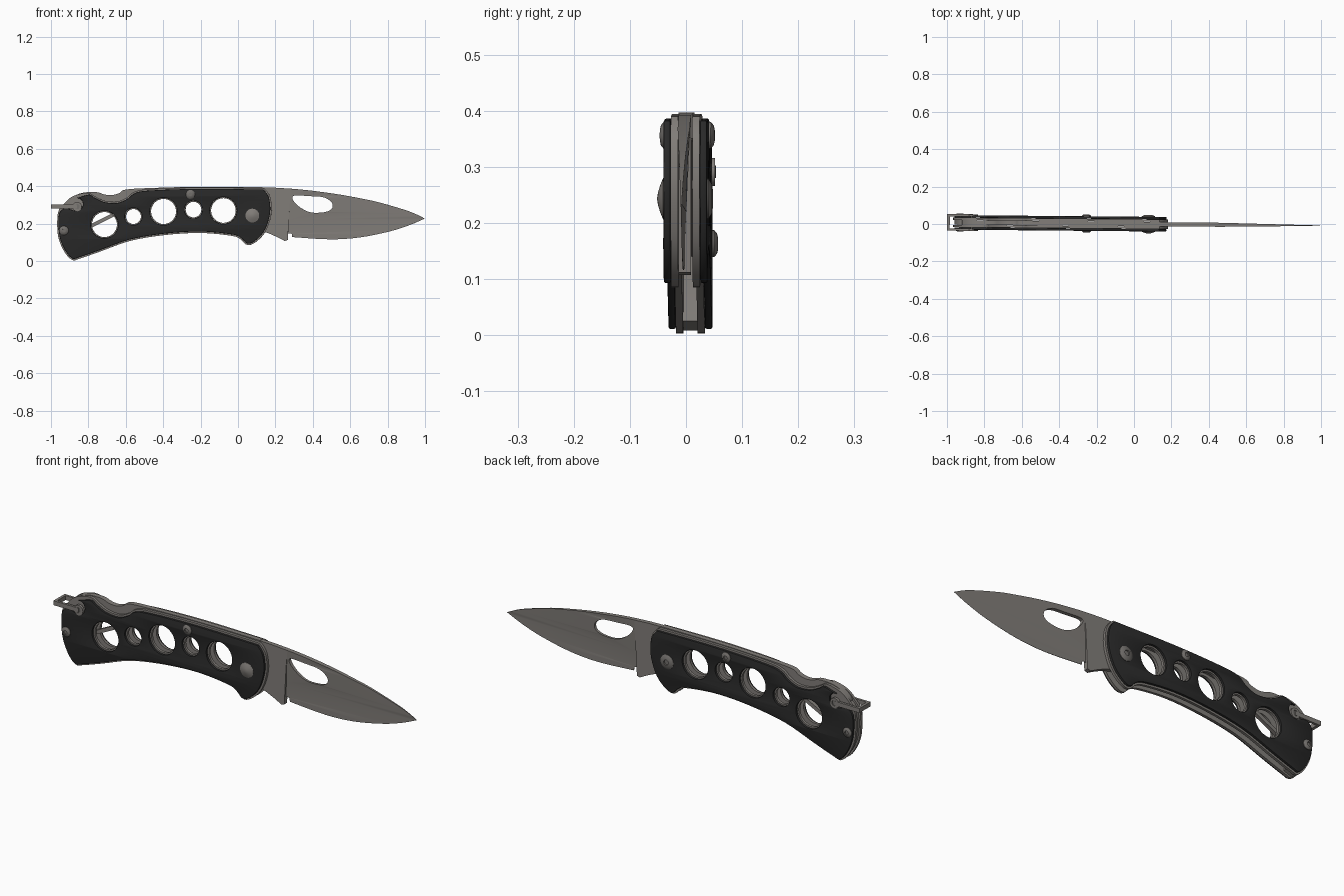
import bpy, bmesh, math
from mathutils import Matrix, Vector

cube = bpy.data.objects.get("Cube")
if cube:
    bpy.data.objects.remove(cube)

TILT = Matrix.Rotation(-0.009, 4, 'Z')      # whole knife is turned very slightly
STAND = Matrix.Rotation(math.pi / 2, 4, 'X')


def material(name, rgb, rough):
    m = bpy.data.materials.new(name)
    m.use_nodes = True
    m.diffuse_color = (*rgb, 1)
    node = m.node_tree.nodes["Principled BSDF"]
    node.inputs["Base Color"].default_value = (*rgb, 1)
    node.inputs["Roughness"].default_value = rough
    return m


steel = material("warm steel", (0.22, 0.205, 0.19), 0.5)
dark_steel = material("screw steel", (0.17, 0.16, 0.15), 0.5)
black = material("black grip", (0.022, 0.022, 0.022), 0.6)


# Outline helpers; outlines are in hundredths of a unit, repeated points are corners
def smooth(points, steps=4):
    out, n = [], len(points)
    for i in range(n):
        a, b, c, d = (Vector(points[(i + k) % n]) for k in (-1, 0, 1, 2))
        if (c - b).length < 0.01:
            continue
        for s in range(steps):
            t = s / steps
            out.append(0.5 * (2 * b + (c - a) * t + (2 * a - 5 * b + 4 * c - d) * t ** 2
                              + (3 * b - a - 3 * c + d) * t ** 3) / 100)
    return out


def straight(points):
    return [Vector(p) / 100 for p in points]


def offset(loop, dist):
    # clockwise loops grow outward for positive distances
    out = []
    for i, p in enumerate(loop):
        d = (loop[(i + 1) % len(loop)] - loop[i - 1]).normalized()
        out.append(p + Vector((-d.y, d.x)) * dist)
    return out


def circle(x, z, r, n=32):
    return [Vector((x + r * math.cos(a), z + r * math.sin(a)))
            for a in (math.tau * i / n for i in range(n))]


def finish(ob, mat):
    bm = bmesh.new()
    bm.from_mesh(ob.data)
    bmesh.ops.remove_doubles(bm, verts=bm.verts, dist=0.00005)
    bmesh.ops.recalc_face_normals(bm, faces=bm.faces)
    bm.to_mesh(ob.data)
    bm.free()
    ob.data.materials.clear()
    ob.data.materials.append(mat)
    bpy.ops.object.select_all(action='DESELECT')
    ob.select_set(True)
    bpy.context.view_layer.objects.active = ob
    bpy.ops.object.shade_smooth_by_angle(angle=math.radians(35))


def plate(name, loops, y, half, mat, bevel=0.0, shape=None):
    """Flat outline with holes, extruded to both sides of y."""
    cu = bpy.data.curves.new(name, 'CURVE')
    cu.dimensions, cu.fill_mode = '2D', 'BOTH'
    cu.extrude, cu.bevel_depth, cu.bevel_resolution = half - bevel, bevel, 1
    for loop in loops:
        sp = cu.splines.new('POLY')
        sp.points.add(len(loop) - 1)
        for pt, p in zip(sp.points, loop):
            pt.co = (p.x, p.y, 0, 1)
        sp.use_cyclic_u = True
    ob = bpy.data.objects.new(name, cu)
    bpy.context.collection.objects.link(ob)
    bpy.ops.object.select_all(action='DESELECT')
    ob.select_set(True)
    bpy.context.view_layer.objects.active = ob
    bpy.ops.object.convert(target='MESH')
    ob = bpy.context.view_layer.objects.active
    if shape:
        for v in ob.data.vertices:
            v.co.z *= shape(v.co.x, v.co.y)
    ob.data.transform(TILT @ Matrix.Translation((0, y, 0)) @ STAND)
    finish(ob, mat)
    return ob


def turned(name, profile, x, z, y, side, mat, n=24):
    """Lathe a (radius, height) profile, pointing out of one side."""
    bm = bmesh.new()
    vs = [bm.verts.new((r, 0, h)) for r, h in profile]
    es = [bm.edges.new(pair) for pair in zip(vs, vs[1:])]
    bmesh.ops.spin(bm, geom=vs + es, cent=(0, 0, 0), axis=(0, 0, 1),
                   angle=math.tau, steps=n)
    me = bpy.data.meshes.new(name)
    bm.to_mesh(me)
    bm.free()
    me.transform(TILT @ Matrix.Translation((x, y * side, z))
                 @ Matrix.Rotation(-side * math.pi / 2, 4, 'X'))
    ob = bpy.data.objects.new(name, me)
    bpy.context.collection.objects.link(ob)
    finish(ob, mat)


# Handle outline: thumb scoop, back, bolster end, belly and butt
body = [(-79.5, 35.5), (-77, 34), (-71.5, 31.5), (-64.5, 31), (-59, 33.3), (-55, 36.3),
        (-47, 37.7), (-20, 38.6), (13.6, 38.2), (13.6, 38.2), (16.5, 34), (17.2, 26),
        (14.5, 17), (10, 11.5), (5.3, 9.3), (1.5, 12.5), (-3.5, 14.3), (-20, 15.8),
        (-39, 14.7), (-58, 11.5), (-74, 5.8), (-85, 2), (-88.5, 1.4), (-92.5, 6), (-95.5, 14)]
grip_top = [(-95.7, 25), (-92, 28.7), (-92, 28.7), (-87, 26.8), (-83.5, 28.3),
            (-83, 31.5), (-85, 34), (-85, 34)]
liner_top = [(-95.5, 25.5), (-92.5, 30), (-88.5, 33.6), (-83, 35.4)]
holes = [(-0.714, 0.195, 0.073), (-0.559, 0.238, 0.046), (-0.398, 0.265, 0.073),
         (-0.238, 0.275, 0.048), (-0.078, 0.27, 0.072)]

grip = offset(smooth(grip_top + body), -0.003)
liner = offset(smooth(liner_top + body), 0.008)
for side, label in ((-1, "front"), (1, "back")):
    plate(label + "_grip_scale", [grip] + [circle(x, z, r + 0.003) for x, z, r in holes],
          side * 0.0325, 0.0065, black, 0.003)
    plate(label + "_liner", [liner] + [circle(x, z, r - 0.006) for x, z, r in holes],
          side * 0.0193, 0.0065, steel)

# Lock bar along the back, butt spacer and spring
plate("lock_bar", [smooth([
    (-92, 30), (-89, 34), (-83, 36.5), (-75.5, 36.8), (-71.5, 35.6), (-67.6, 35.2),
    (-63.5, 36.3), (-59.5, 38.3), (-42, 39.2), (-20, 39.7), (13, 39.6), (13, 39.6),
    (13, 35), (13, 35), (-20, 34.5), (-42, 34.3), (-60, 30.5), (-75, 28.5), (-86, 27)])],
    0, 0.0125, steel)
plate("butt_spacer", [smooth([
    (-92, 30), (-95.5, 24), (-95.5, 14), (-92.5, 6), (-88.5, 0.8), (-88.5, 0.8),
    (-84, 2.5), (-84, 2.5), (-86, 12), (-86, 27)])], 0, 0.0125, steel)
plate("spring_bar", [straight([(-88, 13), (-88, 15), (-63, 27.6), (-62, 26)])],
      0, 0.009, steel)

# Blade: flat tang, then a wedge ground thin toward the edge and the tip
spine = [(28, 38.7), (33, 38.3), (42, 37.3), (54, 35.6), (65, 33.6), (75.7, 31.3),
         (91.7, 26.5), (99.9, 22.7)]
edge = [(28, 14.5), (29, 12.8), (49, 11.6), (65, 12.6), (81, 15.8), (91.7, 19.2),
        (99.9, 22.7)]


def height(line, x):
    for (x0, z0), (x1, z1) in zip(line, line[1:]):
        if x <= x1:
            return z0 + (z1 - z0) * (x - x0) / (x1 - x0)
    return line[-1][1]


def grind(x, z):
    x, z = x * 100, z * 100
    low, high = height(edge, x), height(spine, x)
    wedge = (z - low) / max(high - low, 0.1)
    return min(1, max(0.08, wedge)) * min(1, 0.1 + (100 - x) / 60)


blade = smooth([spine[0]] + spine + [spine[-1]] + edge[-2:0:-1]
               + [edge[1], (28.6, 14.6), (26.8, 14.6), (26.8, 14.6),
                  (27.6, 30), (28, 34)])
slot = smooth([(30, 35), (38, 34.7), (46, 34), (50.3, 31), (50, 27.8), (46, 26.1),
               (39, 26), (33.5, 28.5), (29.5, 32.5)])
plate("blade", [blade, slot], 0, 0.0108, steel, 0, grind)
plate("blade_tang", [straight([
    (13, 39.4), (20, 39.2), (28, 38.7), (28, 34), (27.6, 30), (26.8, 14.6), (26.6, 11.2),
    (25, 10.7), (21, 12.8), (16, 15), (8, 17), (3, 20), (1.5, 24), (4, 33)])],
    0, 0.011, steel)

# Screws and pivot heads
for side, label in ((-1, "front"), (1, "back")):
    for x, z, where in ((-0.93, 0.163, "butt"), (-0.254, 0.356, "lock")):
        r = 0.024
        turned(label + "_" + where + "_screw",
               [(0, 0.005), (0.4 * r, 0.005), (0.4 * r, 0.01), (0.75 * r, 0.008),
                (r, 0.003), (r, -0.01)], x, z, 0.039, side, dark_steel)
turned("front_pivot_head", [(0, 0.012), (0.012, 0.01), (0.025, 0.006), (0.037, 0.001),
                            (0.037, -0.01)], 0.077, 0.243, 0.039, -1, steel)
turned("back_pivot_screw", [(0, 0.003), (0.013, 0.003), (0.013, 0.01), (0.026, 0.008),
                            (0.036, 0.002), (0.036, -0.01)], 0.077, 0.243, 0.039, 1, dark_steel)

# Lanyard bail: two arms with eyes, an end bar and a cross pin
for side, label in ((-1, "front"), (1, "back")):
    plate(label + "_bail_arm", [straight([(-99.9, 28), (-99.9, 30.2), (-86, 30.2), (-86, 28)])],
          side * 0.0385, 0.006, steel)
    plate(label + "_bail_eye", [circle(-0.86, 0.291, 0.025), circle(-0.86, 0.291, 0.014)],
          side * 0.0375, 0.0065, steel)
plate("bail_end_bar", [straight([(-99.9, 28), (-99.9, 30.2), (-98.5, 30.2), (-98.5, 28)])],
      0, 0.0445, steel)
plate("bail_pin", [circle(-0.86, 0.291, 0.0142)], 0, 0.04, dark_steel)
